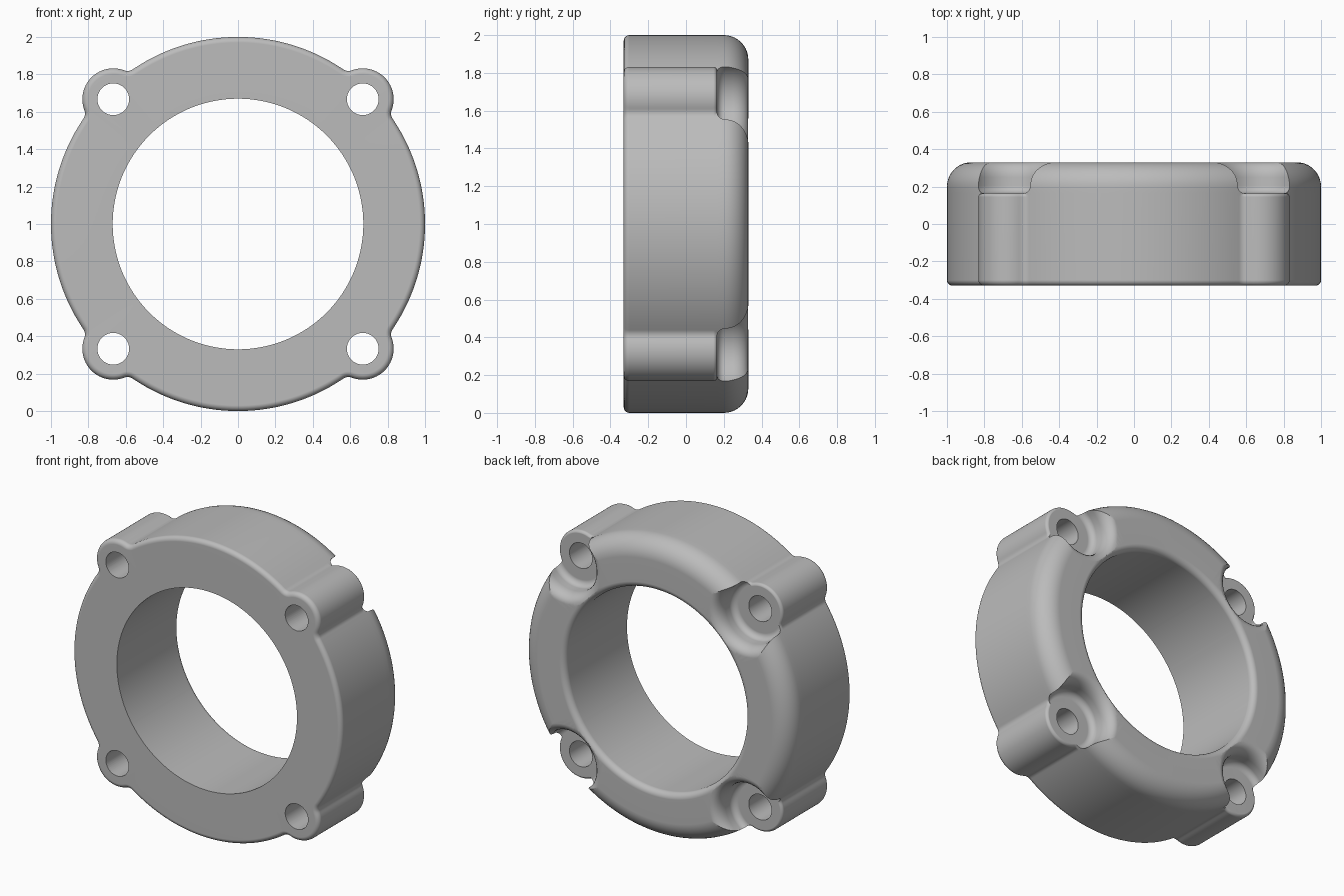
import bpy, bmesh, math
from math import pi, sin, cos, sqrt, atan2

cube = bpy.data.objects.get("Cube")
if cube:
    bpy.data.objects.remove(cube, do_unlink=True)

BORE, HALF, LUG, FILLET = 0.67, 0.33, 0.165, 0.05
SEAT = 0.165                      # depth of the screw seats
DIST = 0.667 * sqrt(2)            # ring axis to screw axis
REACH = 1 + FILLET                # ring axis to corner fillet axis
SPAN = math.acos((REACH**2 + DIST**2 - (LUG + FILLET)**2) / (2 * DIST * REACH))


def outline(a, inset):
    """Radius of the lugged outline at angle a, offset inwards."""
    phi = abs((a % (pi / 2)) - pi / 4)
    # angle where the lug arc meets the concave corner fillet
    k = (LUG - inset) / (LUG + FILLET)
    join = atan2(k * REACH * sin(SPAN), DIST + k * (REACH * cos(SPAN) - DIST))
    if phi < join:
        return DIST * cos(phi) + sqrt((LUG - inset)**2 - (DIST * sin(phi))**2)
    if phi < SPAN:
        g = SPAN - phi
        return REACH * cos(g) - sqrt((FILLET + inset)**2 - (REACH * sin(g))**2)
    return 1 - inset


def arc(n):
    return [i / n * pi / 2 for i in range(n + 1)]


def make_object(name, rings, closed):
    """Skin a list of equal point rings into a solid."""
    bm = bmesh.new()
    loops = [[bm.verts.new(p) for p in ring] for ring in rings]
    n = len(loops[0])
    pairs = list(zip(loops, loops[1:]))
    if closed:
        pairs.append((loops[-1], loops[0]))
    else:
        bm.faces.new(loops[0])
        bm.faces.new(loops[-1])
    for a, b in pairs:
        for i in range(n):
            j = (i + 1) % n
            bm.faces.new((a[i], a[j], b[j], b[i]))
    bmesh.ops.remove_doubles(bm, verts=bm.verts, dist=1e-5)
    bmesh.ops.recalc_face_normals(bm, faces=bm.faces)
    mesh = bpy.data.meshes.new(name)
    bm.to_mesh(mesh)
    bm.free()
    ob = bpy.data.objects.new(name, mesh)
    bpy.context.collection.objects.link(ob)
    return ob


# angles, denser around the four lugs
angles = []
edge = SPAN + 0.002
for q in range(4):
    mid = pi / 4 + q * pi / 2
    angles += [mid - edge + 2 * edge * i / 72 for i in range(72)]
    angles += [mid + edge + (pi / 2 - 2 * edge) * i / 40 for i in range(40)]

# ring cross-section: (depth, radius rule) around the whole section
section = [(-HALF, lambda a: BORE)]
for t in arc(5):                  # front outer edge
    section.append((-HALF + 0.03 * (1 - cos(t)),
                    lambda a, d=0.03 * (1 - sin(t)): outline(a, d)))
for t in arc(4):                  # rounded top of lugs
    section.append((SEAT - 0.02 * (1 - sin(t)),
                    lambda a, d=0.02 * (1 - cos(t)): max(1, outline(a, d))))
section.append((SEAT, lambda a: 1))
for t in arc(10):                 # large back outer round
    section.append((HALF - 0.13 * (1 - sin(t)),
                    lambda a, r=0.87 + 0.13 * cos(t): r))
for t in arc(6):                  # back bore edge
    section.append((HALF - 0.04 * (1 - cos(t)),
                    lambda a, r=BORE + 0.04 * (1 - sin(t)): r))
body = make_object("flange_ring", [
    [(f(a) * cos(a), y, 1 + f(a) * sin(a)) for a in angles]
    for y, f in section], True)


def lathe(name, profile, x, z, n):
    return make_object(name, [
        [(x + r * cos(2 * pi * i / n), y, z + r * sin(2 * pi * i / n)) for i in range(n)]
        for r, y in profile], False)


# screw seat pockets with soft floor and flared rim, then through holes
floor = SEAT - 0.0005
pocket = [(0.16 + 0.04 * sin(t), floor + 0.04 * (1 - cos(t))) for t in arc(5)]
pocket += [(0.2 + 0.06 * (1 - cos(t)), HALF - 0.08 * (1 - sin(t))) for t in arc(6)]
pocket.append((0.26, HALF + 0.1))
hole = [(0.085, -1), (0.085, 1)]

cutters = []
for sx in (-1, 1):
    for sz in (-1, 1):
        for name, prof, n in (("seat_cutter", pocket, 72), ("hole_cutter", hole, 48)):
            cutters.append(lathe(name, prof, sx * 0.667, 1 + sz * 0.667, n))

bpy.ops.object.select_all(action='DESELECT')
bpy.context.view_layer.objects.active = body
body.select_set(True)
for c in cutters:
    c.hide_render = True
    mod = body.modifiers.new("cut", 'BOOLEAN')
    mod.operation = 'DIFFERENCE'
    mod.solver = 'EXACT'
    mod.object = c
    bpy.ops.object.modifier_apply(modifier=mod.name)
    bpy.data.objects.remove(c, do_unlink=True)

# plain grey finish and clean smooth shading
grey = bpy.data.materials.new("plain_grey")
grey.use_nodes = True
colour = (0.5, 0.5, 0.5, 1)
grey.diffuse_color = colour
grey.node_tree.nodes["Principled BSDF"].inputs["Base Color"].default_value = colour
body.data.materials.clear()
body.data.materials.append(grey)
bpy.ops.object.shade_smooth_by_angle(angle=math.radians(35))
weighted = body.modifiers.new("even_shading", 'WEIGHTED_NORMAL')
weighted.keep_sharp = True
